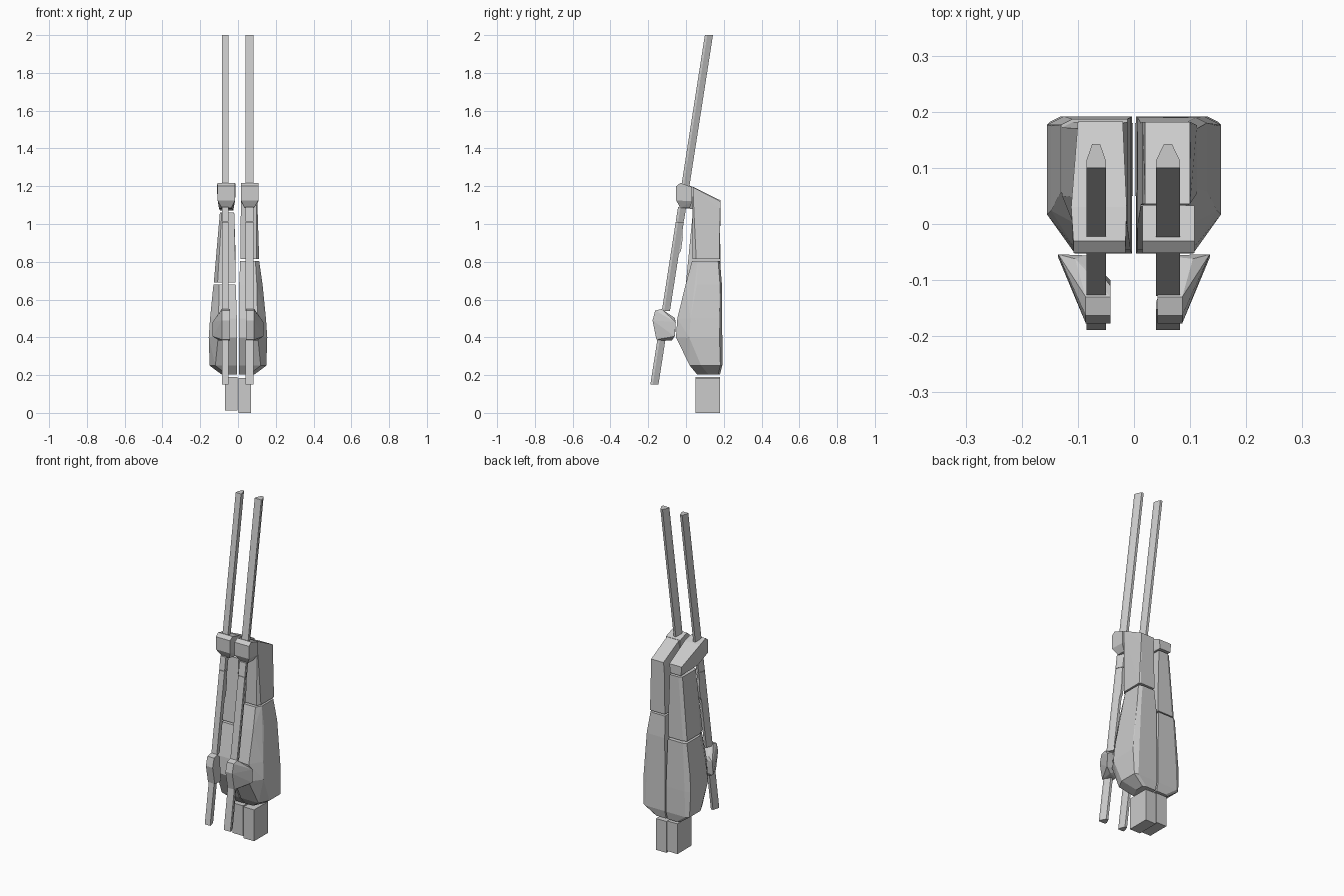
import bpy, bmesh


def hull(name, pts):
    """Flat-shaded convex solid around the given points."""
    bm = bmesh.new()
    for p in pts:
        bm.verts.new(p)
    r = bmesh.ops.convex_hull(bm, input=bm.verts[:])
    junk = {g for g in r["geom_interior"] + r["geom_unused"] if isinstance(g, bmesh.types.BMVert)}
    bmesh.ops.delete(bm, geom=list(junk), context='VERTS')
    bmesh.ops.dissolve_limit(bm, angle_limit=0.01, verts=bm.verts[:], edges=bm.edges[:])
    bmesh.ops.recalc_face_normals(bm, faces=bm.faces[:])
    me = bpy.data.meshes.new(name)
    bm.to_mesh(me)
    bm.free()
    ob = bpy.data.objects.new(name, me)
    bpy.context.collection.objects.link(ob)
    return ob


def ring(s, z, xi, xo, yf, yb, cf=0.03, cy=0.06, cb=0.02):
    """Half cross-section on side s, outer corners chamfered."""
    pts = [(xi, yf), (xo - cf, yf), (xo, yf + cy), (xo, yb - cb / 2), (xo - cb, yb), (xi, yb)]
    return [(s * x, y, z) for x, y in pts]


def front_y(z):
    """Leaning line followed by the front of the rods."""
    return -0.025 + (z - 1.2) * 0.156


def rod(name, x0, x1, z0, z1, d=0.043):
    """Five-sided leaning rod, pointed at the back."""
    xm, pts = (x0 + x1) / 2, []
    for z in (z0, z1):
        y = front_y(z)
        pts += [(x0, y, z), (x1, y, z), (x0, y + d * .3, z), (x1, y + d * .3, z),
                (xm - .007, y + d, z), (xm + .007, y + d, z)]
    hull(name, pts)


for s, side in ((1, "right"), (-1, "left")):
    # foot block
    z0, z1 = (0, 0.185) if s > 0 else (0.012, 0.19)
    hull("foot_block_" + side, [(s * x, y, z) for x in (0.002, 0.07) for y in (0.05, 0.18) for z in (z0, z1)])

    # bulging lower body, taller on the right side
    pts = ring(s, 0.202, 0.004, 0.085, 0.06, 0.18)
    pts += ring(s, 0.25, 0.004, 0.15, 0.02, 0.192)
    pts += ring(s, 0.40, 0.004, 0.155, -0.053, 0.192, 0.05, 0.07, 0.03)
    pts += ring(s, 0.50, 0.006, 0.148, -0.046, 0.19, 0.045, 0.07, 0.03)
    if s > 0:
        pts += ring(s, 0.68, 0.006, 0.13, -0.002, 0.19, 0.03, 0.06)
        pts += ring(s, 0.805, 0.012, 0.112, 0.032, 0.18, 0.02, 0.03)
    else:
        pts += ring(s, 0.68, 0.012, 0.13, -0.002, 0.187, 0.03, 0.06)
    hull("lower_body_" + side, pts)

    # upper body
    if s > 0:
        pts = ring(s, 0.815, 0.012, 0.112, 0.034, 0.18, 0.015, 0.02, 0.008)
        pts += ring(s, 1.08, 0.015, 0.102, 0.036, 0.182, 0.01, 0.01, 0.008)
        pts += [(x, y, z) for x in (0.02, 0.1) for y, z in ((0.036, 1.195), (0.182, 1.12))]
    else:
        pts = ring(s, 0.69, 0.012, 0.128, 0.0, 0.182, 0.02, 0.05)
        pts += ring(s, 0.81, 0.012, 0.114, 0.032, 0.182, 0.015, 0.03)
        pts += ring(s, 1.06, 0.02, 0.096, 0.036, 0.18, 0.01, 0.01)
    hull("upper_body_" + side, pts)

    # top clamp: short on the right, a full-depth bracket on the left
    prof = [(-0.052, 1.125, 0.015, 0.108), (-0.052, 1.2, 0.015, 0.108), (-0.03, 1.217, 0.015, 0.108),
            (-0.03, 1.085, 0.035, 0.085)]
    if s > 0:
        prof += [(0.033, 1.195, 0.015, 0.108), (0.033, 1.12, 0.015, 0.108), (0.02, 1.085, 0.035, 0.085)]
    else:
        prof += [(0.03, 1.2, 0.013, 0.112), (0.183, 1.125, 0.02, 0.1), (0.183, 1.072, 0.025, 0.095),
                 (0.03, 1.08, 0.03, 0.1)]
    hull("top_clamp_" + side, [(s * x, y, z) for y, z, a, b in prof for x in (a, b)])

    # lower clamp reaching back to the body
    pts = [(x, y, z) for x in (0.042, 0.086)
           for y, z in ((-0.177, 0.49), (-0.163, 0.542), (-0.13, 0.55), (-0.157, 0.388), (-0.12, 0.383))]
    pts += [(0.135, -0.054, 0.48), (0.135, -0.06, 0.405), (0.1, -0.075, 0.383), (0.105, -0.062, 0.505)]
    xi = 0.045 if s > 0 else 0.085
    pts += [(xi, -0.056, 0.49), (xi, -0.058, 0.41), (0.042, -0.11, 0.53), (0.042, -0.1, 0.385)]
    hull("lower_clamp_" + side, [(s * x, y, z) for x, y, z in pts])

    # leaning rod in four lengths
    x0, x1 = (0.039, 0.082) if s > 0 else (-0.085, -0.05)
    for part, a, b in (("tip", 1.2, 2.0), ("neck", 1.012, 1.09), ("middle", 0.54, 1.01), ("tail", 0.15, 0.386)):
        rod(f"rod_{part}_{side}", x0, x1, a, b)

    # small fin behind the middle of the rod
    xm = (x0 + x1) / 2
    hull("rod_fin_" + side, [(xm + dx, front_y(z) + d, z) for dx in (-.007, .007)
                             for z, d in ((0.82, .035), (0.86, .052), (0.93, .05), (1.0, .035))])
